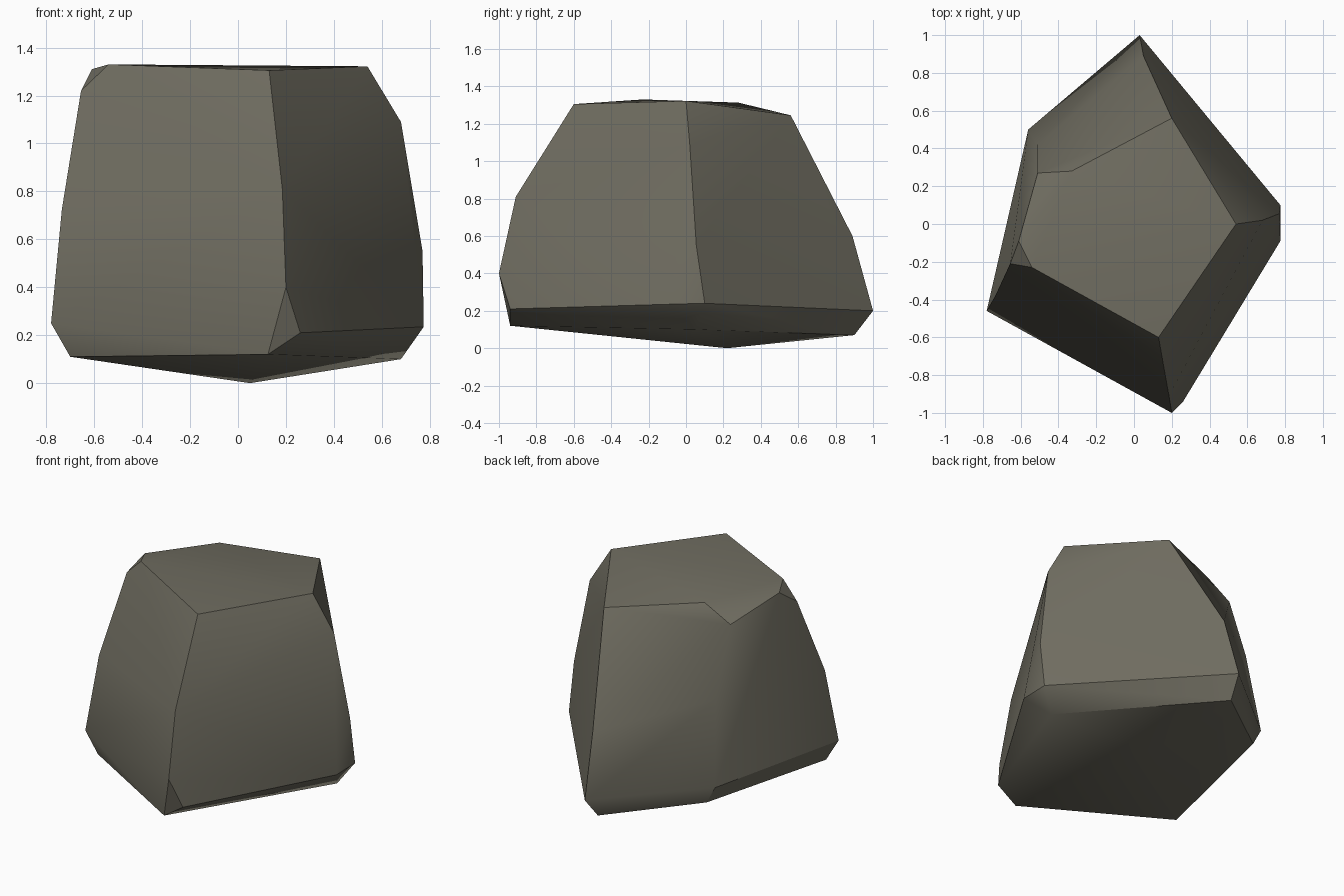
import bpy, bmesh, math

# Corner rings of the boulder, bottom to top; the hull wraps them into facets
underside = [(0.05, 0.22, 0.0), (0.125, -0.94, 0.12), (-0.70, -0.444, 0.11),
             (-0.50, 0.50, 0.138), (0.006, 0.90, 0.07), (0.68, 0.05, 0.10)]
base_rim = [(0.26, -0.94, 0.21), (-0.78, -0.46, 0.25), (-0.56, 0.50, 0.25),
            (0.03, 1.0, 0.20), (0.775, 0.10, 0.24), (0.775, -0.09, 0.235)]
sides = [(0.20, -1.0, 0.40), (0.185, -0.91, 0.81), (-0.735, -0.383, 0.725),
         (-0.51, 0.42, 0.78), (0.05, 0.89, 0.60), (0.77, 0.055, 0.55),
         (0.68, 0.02, 1.09), (-0.655, -0.21, 1.22)]
crown = [(0.13, -0.60, 1.305), (0.54, 0.0, 1.322), (0.20, 0.56, 1.245),
         (-0.33, 0.28, 1.313), (-0.51, 0.27, 1.213), (-0.61, -0.09, 1.31),
         (-0.54, -0.23, 1.33)]

bm = bmesh.new()
for p in underside + base_rim + sides + crown:
    bm.verts.new(p)
bmesh.ops.convex_hull(bm, input=bm.verts)
bmesh.ops.dissolve_limit(bm, angle_limit=math.radians(2),
                         verts=bm.verts, edges=bm.edges)
bmesh.ops.recalc_face_normals(bm, faces=bm.faces)
mesh = bpy.data.meshes.new("boulder")
bm.to_mesh(mesh)
bm.free()

boulder = bpy.data.objects.new("boulder", mesh)
bpy.context.collection.objects.link(boulder)

# Single grey-brown stone colour
stone = bpy.data.materials.new("stone grey")
stone.diffuse_color = (0.16, 0.152, 0.118, 1)
mesh.materials.append(stone)

# Soft facets, crisp main ridges
bpy.context.view_layer.objects.active = boulder
boulder.select_set(True)
bpy.ops.object.shade_smooth_by_angle(angle=math.radians(30))
